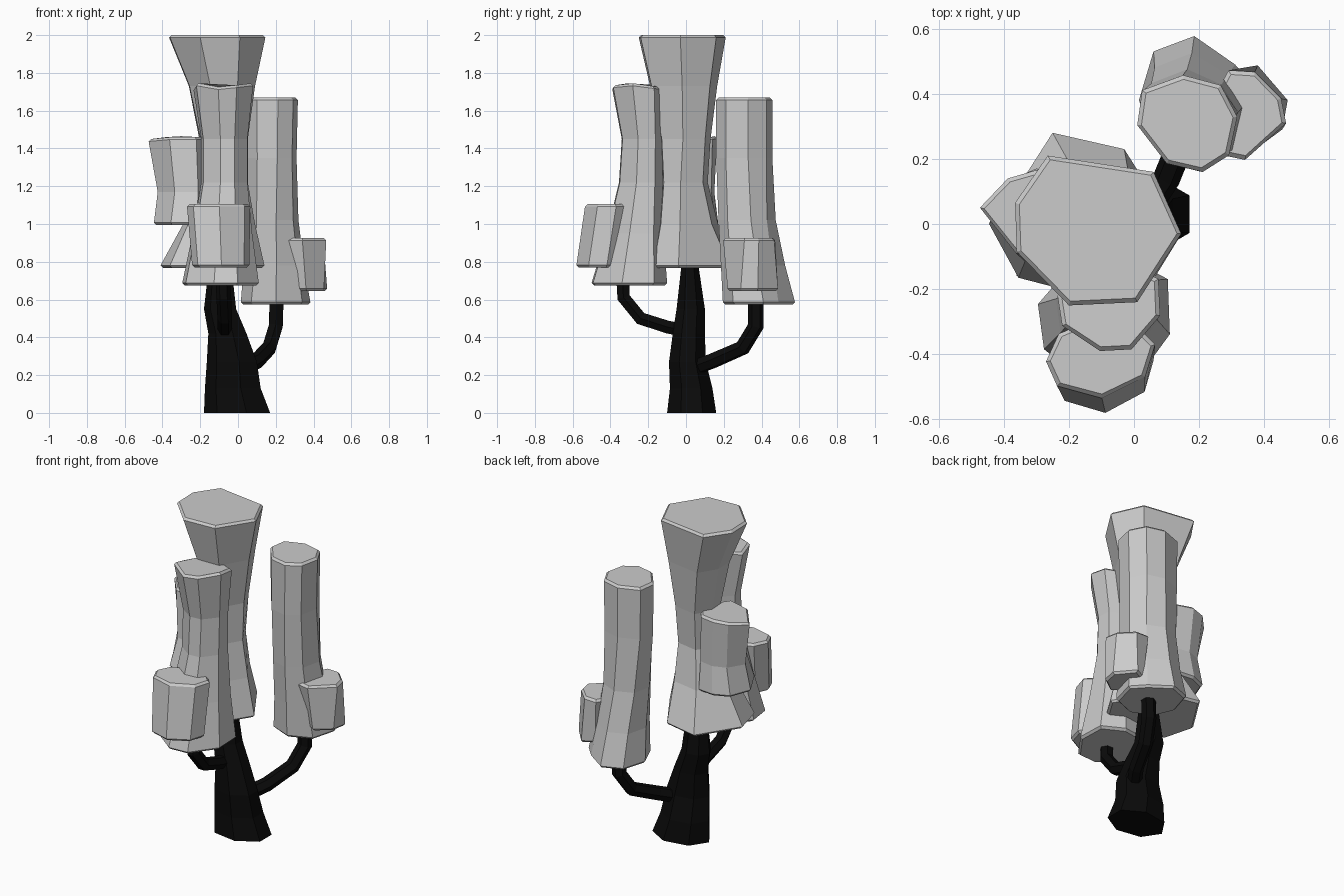
import bpy, bmesh, math

if "Cube" in bpy.data.objects:
    bpy.data.objects.remove(bpy.data.objects["Cube"])

bark = bpy.data.materials.new("dark_bark")
bark.diffuse_color = (0.003, 0.003, 0.003, 1)
bark.use_nodes = True
bark.node_tree.nodes["Principled BSDF"].inputs["Base Color"].default_value = bark.diffuse_color


def regular(n, turn=0):
    return [(math.cos(turn + 2 * math.pi * i / n), math.sin(turn + 2 * math.pi * i / n)) for i in range(n)]


def normalise(outline):
    xs, ys = zip(*outline)
    return [((x - min(xs)) / (max(xs) - min(xs)), (y - min(ys)) / (max(ys) - min(ys))) for x, y in outline]


def loft(name, outline, rings, rim=0.013, top_dz=None, mat=None, low_outline=None):
    """Loft an outline through rings (z, xmin, xmax, ymin, ymax), blending up from low_outline, chamfering both rims."""
    high_unit, low_unit = normalise(outline), normalise(low_outline or outline)
    n = len(outline)
    z0, z1 = rings[0][0], rings[-1][0]
    shapes = [(*r, False) for r in rings]
    if rim:
        def capped(r, s):
            z, a, b, c, d, _ = r
            return [(z, a + rim, b - rim, c + rim, d - rim, s > 0), (z - s * rim, a, b, c, d, s > 0)]
        low, high = capped(shapes[0], -1), capped(shapes[-1], 1)
        shapes = low + shapes[1:-1] + high[::-1]
    bm = bmesh.new()
    loops = []
    for z, a, b, c, d, top in shapes:
        t = 1 if top else min(1, max(0, (z - z0 - .02) / (z1 - z0) * 1.5))
        dz = top_dz if top and top_dz else [0] * n
        loop = []
        for (u0, v0), (u1, v1), e in zip(low_unit, high_unit, dz):
            u, v = u0 + (u1 - u0) * t, v0 + (v1 - v0) * t
            loop.append(bm.verts.new((a + u * (b - a), c + v * (d - c), z + e)))
        loops.append(loop)
    for lo, hi in zip(loops, loops[1:]):
        for i in range(n):
            j = (i + 1) % n
            bm.faces.new((lo[i], lo[j], hi[j], hi[i]))
    bm.faces.new(loops[0][::-1])
    bm.faces.new(loops[-1])
    bmesh.ops.recalc_face_normals(bm, faces=bm.faces)
    me = bpy.data.meshes.new(name)
    bm.to_mesh(me)
    bm.free()
    if mat:
        me.materials.append(mat)
    ob = bpy.data.objects.new(name, me)
    bpy.context.collection.objects.link(ob)
    return ob


def branch(name, points, radius):
    cu = bpy.data.curves.new(name, 'CURVE')
    cu.dimensions = '3D'
    cu.bevel_depth = radius
    cu.bevel_resolution = 1
    cu.use_fill_caps = True
    sp = cu.splines.new('POLY')
    sp.use_smooth = False
    sp.points.add(len(points) - 1)
    for p, co in zip(sp.points, points):
        p.co = (*co, 1)
    cu.materials.append(bark)
    ob = bpy.data.objects.new(name, cu)
    bpy.context.collection.objects.link(ob)
    bpy.ops.object.select_all(action='DESELECT')
    ob.select_set(True)
    bpy.context.view_layer.objects.active = ob
    bpy.ops.object.convert(target='MESH')


# trunk and two branches
loft("trunk", regular(7, math.pi / 7), [
    (0, -.18, .17, -.10, .16), (.13, -.175, .12, -.085, .14), (.27, -.165, .10, -.09, .105),
    (.42, -.157, .045, -.07, .10), (.55, -.18, -.01, -.05, .10), (.82, -.15, -.04, -.02, .06)],
    rim=0, mat=bark)
branch("back_branch", [(.02, .02, .23), (.10, .14, .275), (.165, .30, .345), (.20, .37, .46), (.205, .37, .62)], .042)
branch("front_branch", [(-.07, .02, .43), (-.07, -.10, .455), (-.07, -.24, .50), (-.075, -.33, .61), (-.08, -.335, .72)], .039)

# tall central foliage, flared at both ends
loft("centre_foliage", [(.145, -.025), (.06, .165), (-.265, .215), (-.365, .07), (-.36, -.08), (-.2, -.245), (.01, -.235)], [
    (.768, -.41, .14, -.19, .28), (1.0, -.29, .09, -.145, .17), (1.22, -.21, .052, -.125, .115),
    (1.45, -.205, .052, -.135, .13), (1.73, -.26, .09, -.19, .165), (2.0, -.365, .145, -.25, .21)],
    low_outline=[(.14, -.04), (-.03, .23), (-.25, .28), (-.41, .03), (-.36, -.16), (-.2, -.19), (.06, -.17)])

# left shelf on the central foliage
loft("left_foliage", [(-.12, .02), (-.2, .14), (-.3, .165), (-.385, .14), (-.47, .05), (-.36, -.09), (-.22, -.13)], [
    (.995, -.445, -.12, -.2, .17), (1.17, -.425, -.12, -.15, .15), (1.46, -.473, -.12, -.13, .165)],
    top_dz=[0, 0, .005, 0, -.01, 0, 0],
    low_outline=[(-.12, .02), (-.2, .16), (-.3, .17), (-.395, .13), (-.445, .0), (-.355, -.165), (-.22, -.2)])

# front column and its small clump
loft("front_foliage", [(.09, -.28), (.085, -.17), (-.02, -.125), (-.15, -.14), (-.235, -.22), (-.22, -.31), (-.1, -.385), (0, -.38)], [
    (.675, -.295, .11, -.50, -.10), (.95, -.24, .075, -.42, -.12), (1.22, -.195, .05, -.355, -.125),
    (1.45, -.195, .05, -.34, -.125), (1.74, -.235, .08, -.39, -.122)],
    top_dz=[.005, -.01, -.015, -.005, -.02, .005, -.015, -.005])
loft("front_clump", [(.06, -.355), (0, -.29), (-.12, -.27), (-.23, -.32), (-.268, -.41), (-.235, -.49), (-.1, -.53), (.03, -.46)], [
    (.77, -.243, .06, -.58, -.34), (1.105, -.27, .065, -.535, -.29)])

# back column and its small clump
loft("back_foliage", [(.315, .33), (.265, .425), (.15, .455), (.025, .41), (.01, .305), (.1, .19), (.21, .165), (.29, .215)], [
    (.573, .015, .383, .195, .577), (.78, .03, .35, .185, .525), (1.02, .03, .32, .172, .475),
    (1.35, .015, .31, .16, .457), (1.67, .01, .317, .16, .457)],
    low_outline=[(.383, .41), (.31, .49), (.185, .577), (.06, .53), (.015, .38), (.07, .25), (.2, .195), (.34, .25)])
loft("back_clump", [(.465, .31), (.45, .385), (.37, .465), (.29, .47), (.24, .38), (.266, .215), (.34, .2)], [
    (.645, .29, .472, .22, .487), (.925, .24, .467, .197, .472)],
    low_outline=[(.455, .29), (.472, .38), (.38, .487), (.31, .45), (.29, .38), (.30, .26), (.36, .22)])
